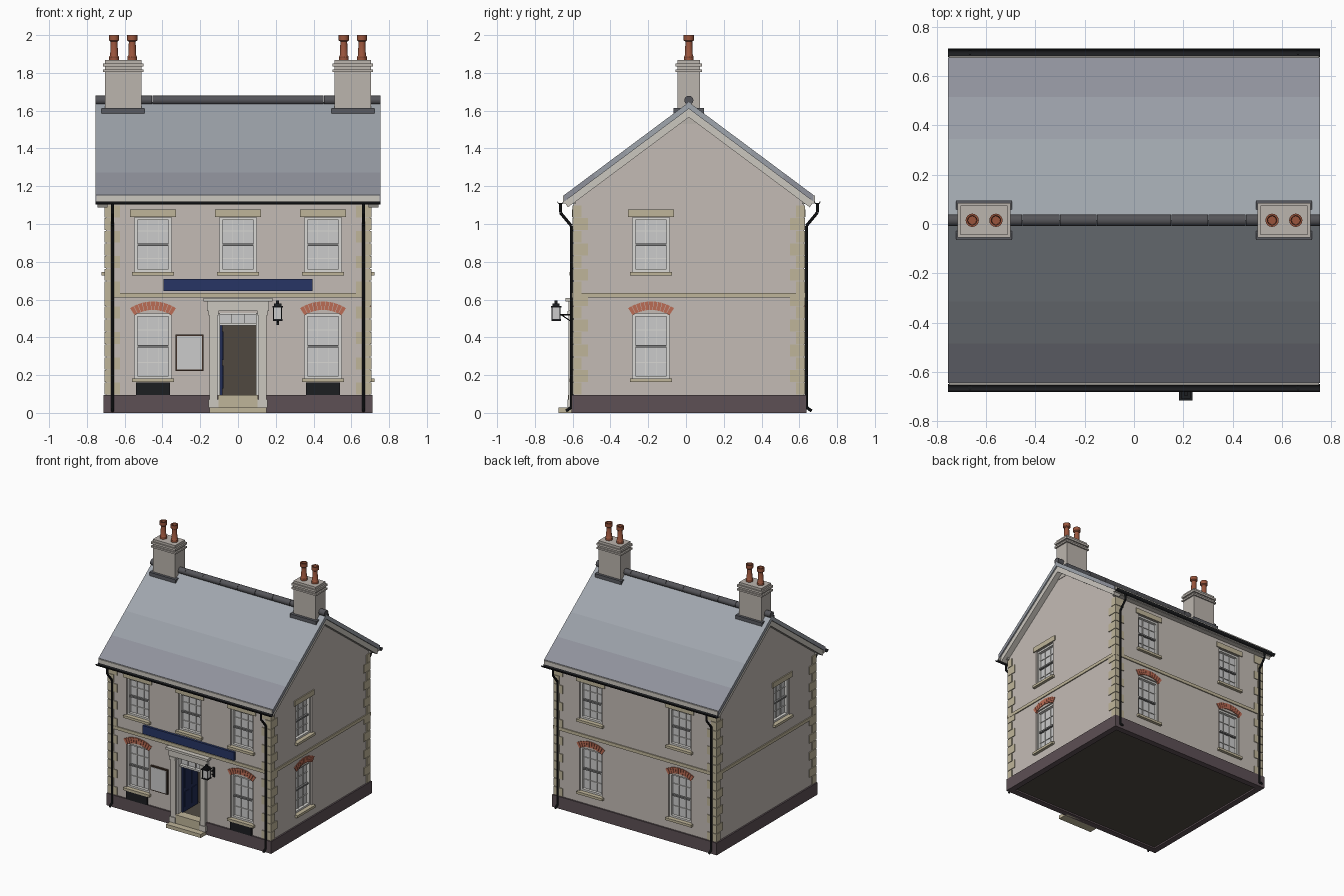
import bpy, bmesh
from math import sin, cos, pi, radians
from mathutils import Matrix, Vector

if "Cube" in bpy.data.objects:
    bpy.data.objects.remove(bpy.data.objects["Cube"])

CY, HW, HD, SLOPE = 0.015, 0.70, 0.61, 0.745
T, I = Matrix.Translation, Matrix.Identity(4)
def rz(a): return Matrix.Rotation(radians(a), 4, 'Z')
# wall frames: local x along the wall, local -y outward
FRONT = T((0, CY - HD, 0))
BACK = T((0, CY + HD, 0)) @ rz(180)
RIGHT = T((HW, CY, 0)) @ rz(90)
LEFT = T((-HW, CY, 0)) @ rz(-90)
SECTION = T((0, CY, 0)) @ rz(90)      # profile across the house, extruded along x
parts = {}

def bm_of(part):
    return parts.setdefault(part, bmesh.new())

def prism(part, pts, a, b, M=I):
    """Outline in local x/z, extruded along local y from a to b."""
    bm = bm_of(part)
    A = [bm.verts.new(M @ Vector((x, a, z))) for x, z in pts]
    B = [bm.verts.new(M @ Vector((x, b, z))) for x, z in pts]
    bm.faces.new(A)
    bm.faces.new(B[::-1])
    for i in range(len(pts)):
        j = (i + 1) % len(pts)
        bm.faces.new((A[i], B[i], B[j], A[j]))

def box(part, x0, x1, y0, y1, z0, z1, M=I):
    prism(part, [(x0, z0), (x1, z0), (x1, z1), (x0, z1)], y0, y1, M)

def lathe(part, profile, x, y, n=16):
    bm = bm_of(part)
    rings = [[bm.verts.new((x + r * cos(2 * pi * i / n), y + r * sin(2 * pi * i / n), z))
              for i in range(n)] for r, z in profile]
    for p, q in zip(rings, rings[1:]):
        for i in range(n):
            bm.faces.new((p[i], p[(i + 1) % n], q[(i + 1) % n], q[i]))
    bm.faces.new(rings[0])
    bm.faces.new(rings[-1])

def rod(part, p, q, r, n=10):
    p, q = Vector(p), Vector(q)
    d = q - p
    M = T((p + q) / 2) @ d.to_track_quat('Z', 'Y').to_matrix().to_4x4()
    bmesh.ops.create_cone(bm_of(part), cap_ends=True, segments=n, radius1=r, radius2=r,
                          depth=d.length, matrix=M)

def ring(part, out, inn, z0, z1):
    """Band running round the four walls."""
    for M, w in ((FRONT, HW), (BACK, HW), (RIGHT, HD), (LEFT, HD)):
        box(part, -w - out, w + out, -out, inn, z0, z1, M)

def window(M, u, lower):
    M = M @ T((u, 0, 0))
    z0, z1 = (0.18, 0.525) if lower else (0.745, 1.035)
    w, zm = 0.097, (z0 + z1) / 2
    box("opening_cutter", -w, w, -0.05, 0.08, z0, z1, M)
    box("window_sills", -0.112, 0.112, -0.022, 0.03, z0 - 0.017, z0 + 0.002, M)
    box("window_glass", -w, w, 0.034, 0.038, z0, z1, M)
    for s in (-1, 1):
        box("window_frames", s * (w - 0.014), s * w, 0.012, 0.045, z0, z1, M)
    for a, b in ((z0, z0 + 0.016), (z1 - 0.014, z1)):
        box("window_frames", -w, w, 0.012, 0.045, a, b, M)
    box("window_meeting_rails", -w, w, 0.018, 0.04, zm - 0.006, zm + 0.006, M)
    # glazing bars
    for x in (-0.03, 0.03):
        box("window_frames", x - 0.002, x + 0.002, 0.028, 0.04, z0, z1, M)
    for z in ((z0 + zm) / 2, (zm + z1) / 2):
        box("window_frames", -w, w, 0.028, 0.04, z - 0.002, z + 0.002, M)
    if lower:   # brick arch
        n, span = 11, radians(33)
        for i in range(n):
            a, b = (-span + 2 * span * (i + k) / n for k in (0.06, 0.94))
            prism("brick_arches", [(r * sin(t), 0.365 + r * cos(t)) for r, t in
                  ((0.18, a), (0.225, a), (0.225, b), (0.18, b))], -0.006, 0.02, M)
    else:
        box("stone_lintels", -0.122, 0.122, -0.008, 0.02, 1.037, 1.077, M)

# walls, hollow inside
def gable(part, half, peak, z0, length):
    ze = peak - SLOPE * half
    prism(part, [(-half, z0), (half, z0), (half, ze), (0, peak), (-half, ze)], -length, length, SECTION)
gable("walls", HD, 1.612, 0.02, HW)
gable("interior_cutter", HD - 0.05, 1.54, -0.1, HW - 0.05)
ring("plinth", 0.012, 0.035, 0, 0.095)
ring("string_course", 0.008, 0.02, 0.61, 0.635)
box("floor", -0.68, 0.68, CY - 0.59, CY + 0.59, 0.012, 0.09)
box("hall_partition", -0.66, 0.66, -0.35, -0.33, 0.08, 1.0)

# corner quoins, alternating long and short
N, H = 15, (1.10 - 0.095) / 15
for M, w in ((FRONT, HW), (BACK, HW), (RIGHT, HD), (LEFT, HD)):
    for s in (-1, 1):
        for i in range(N):
            long = (i % 2 == 0) == (w == HW)
            z = 0.095 + i * H
            box("quoins", s * (w + 0.006), s * (w - (0.075 if long else 0.042)), -0.006, 0.02,
                z + 0.002, z + H - 0.002, M)

# windows
for u in (-0.45, 0, 0.45):
    window(FRONT, u, False)
for u in (-0.45, 0.45):
    window(FRONT, u, True)
    box("cellar_vents", u - 0.09, u + 0.09, -0.016, 0.02, 0.095, 0.16, FRONT)
for low in (False, True):
    window(BACK, -0.385, low)
    window(BACK, 0.385, low)
    window(RIGHT, -0.2, low)
window(LEFT, 0.2, False)

# doorway
box("opening_cutter", -0.1, 0.1, -0.05, 0.08, 0.09, 0.53, FRONT)
box("front_step", -0.15, 0.15, -0.08, 0.01, 0, 0.028, FRONT)
box("front_step", -0.105, 0.105, -0.03, 0.04, 0.028, 0.095, FRONT)
for s in (-1, 1):
    box("door_surround", s * 0.108, s * 0.15, -0.026, 0.02, 0.04, 0.54, FRONT)
    box("door_surround", s * 0.104, s * 0.156, -0.032, 0.02, 0.028, 0.07, FRONT)
    box("door_surround", s * 0.104, s * 0.156, -0.032, 0.02, 0.515, 0.54, FRONT)
    box("door_frame", s * 0.095, s * 0.108, -0.01, 0.045, 0.09, 0.53, FRONT)
box("door_surround", -0.165, 0.165, -0.026, 0.02, 0.54, 0.59, FRONT)
box("door_surround", -0.182, 0.182, -0.042, 0.02, 0.59, 0.608, FRONT)
box("door_frame", -0.1, 0.1, 0.005, 0.045, 0.462, 0.475, FRONT)
box("door_frame", -0.1, 0.1, 0.005, 0.045, 0.522, 0.54, FRONT)
for x in (-0.033, 0.033):
    box("door_frame", x - 0.002, x + 0.002, 0.02, 0.036, 0.47, 0.53, FRONT)
box("window_glass", -0.1, 0.1, 0.03, 0.034, 0.47, 0.53, FRONT)
box("open_door", -0.095, -0.082, 0.03, 0.215, 0.095, 0.462, FRONT)
for y in (0.05, 0.135):
    for z0, z1 in ((0.13, 0.25), (0.28, 0.43)):
        box("open_door", -0.09, -0.078, y, y + 0.06, z0, z1, FRONT)

# blue sign board and notice board
box("sign_board", -0.395, 0.395, -0.018, 0.01, 0.645, 0.71, FRONT)
box("notice_board_frame", -0.33, -0.183, -0.016, 0.01, 0.223, 0.415, FRONT)
box("notice_board_panel", -0.322, -0.191, -0.019, 0.0, 0.231, 0.407, FRONT)

# bracket lantern
LX, LY = 0.21, -0.688
sq = lambda part, r, z0, z1: box(part, LX - r, LX + r, LY - r, LY + r, z0, z1)
sq("lantern_glass", 0.021, 0.495, 0.56)
sq("lantern_frame", 0.025, 0.486, 0.496)
sq("lantern_frame", 0.028, 0.558, 0.566)
sq("lantern_frame", 0.019, 0.566, 0.578)
sq("lantern_frame", 0.008, 0.578, 0.595)
for a in (-0.021, 0.021):
    for b in (-0.021, 0.021):
        rod("lantern_frame", (LX + a, LY + b, 0.49), (LX + a, LY + b, 0.56), 0.003, 6)
rod("lantern_frame", (LX, LY + 0.02, 0.52), (LX, -0.59, 0.52), 0.004, 8)
rod("lantern_frame", (LX, LY + 0.03, 0.518), (LX, -0.595, 0.475), 0.003, 8)
box("lantern_frame", LX - 0.007, LX + 0.007, -0.604, -0.59, 0.465, 0.54)

# roof: slate bands, bargeboards, fascias, gutters, ridge tiles
def line(peak, o): return peak - SLOPE * abs(o)
for s in (-1, 1):
    for name, a, b in (("slates_upper", 0, 0.33), ("slates_middle", 0.33, 0.5), ("slates_lower", 0.5, 0.66)):
        prism(name, [(s * a, line(1.645, a)), (s * b, line(1.645, b)),
                     (s * b, line(1.61, b)), (s * a, line(1.61, a))], -0.755, 0.755, SECTION)
    prism("bargeboards", [(o, line(p, o)) for o, p in ((-0.66, 1.61), (0, 1.61), (0.66, 1.61),
          (0.64, 1.565), (0, 1.565), (-0.64, 1.565))], s * 0.69, s * 0.745, SECTION)
    box("fascias", s * 0.645, s * 0.667, -0.75, 0.75, 1.108, 1.15, SECTION)
    box("fascias", s * 0.6, s * 0.65, -0.72, 0.72, 1.105, 1.118, SECTION)
    arc = [pi + pi * i / 8 for i in range(9)]
    prism("gutters", [(s * 0.68 + 0.017 * cos(t), 1.12 + 0.017 * sin(t)) for t in arc] +
          [(s * 0.68 + 0.013 * cos(t), 1.12 + 0.013 * sin(t)) for t in arc[::-1]], -0.755, 0.755, SECTION)
for i in range(10):
    x = -0.755 + 0.151 * i
    rod("ridge_tiles", (x + 0.001, CY, 1.655), (x + 0.15, CY, 1.655), 0.024, 16)

# downpipes with swan necks and shoes
for x in (-0.665, 0.665):
    for s in (-1, 1):
        path = [(0.68, 1.11), (0.68, 1.06), (0.622, 0.99), (0.622, 0.03), (0.65, 0.01)]
        pts = [(x, CY + s * o, z) for o, z in path]
        for p, q in zip(pts, pts[1:]):
            rod("downpipes", p, q, 0.008)

# chimneys and pots
for s in (-1, 1):
    C = T((s * 0.608, CY, 0))
    for part, hx, hy, z0, z1 in (("chimney_stacks", 0.096, 0.06, 1.53, 1.868),
                                 ("chimney_stacks", 0.107, 0.07, 1.805, 1.818),
                                 ("chimney_stacks", 0.107, 0.07, 1.833, 1.85),
                                 ("chimney_flashing", 0.114, 0.08, 1.585, 1.613)):
        box(part, -hx, hx, -hy, hy, z0, z1, C)
    for dx in (-0.048, 0.048):
        lathe("chimney_pots", [(0.026, 1.86), (0.026, 1.885), (0.021, 1.892), (0.018, 1.965), (0.027, 1.972),
              (0.027, 2.0), (0.019, 2.0), (0.017, 1.95)], s * 0.608 + dx, CY)

# finished objects with colours
WALL, STONE, TRIM, DARK = (.55, .5, .46), (.52, .46, .32), (.6, .57, .52), (.012, .013, .015)
colours = dict(
    walls=WALL, chimney_stacks=(.5, .46, .42), plinth=(.11, .08, .09), string_course=STONE, quoins=STONE,
    window_sills=STONE, stone_lintels=STONE, front_step=STONE, window_frames=(.7, .69, .66),
    window_glass=(.55, .56, .55), window_meeting_rails=(.2, .2, .2), brick_arches=(.5, .15, .09),
    cellar_vents=DARK, door_surround=TRIM, door_frame=(.7, .69, .66), open_door=(.015, .025, .09),
    sign_board=(.02, .035, .13), notice_board_frame=(.05, .03, .02), notice_board_panel=(.7, .7, .68),
    lantern_glass=(.6, .62, .62), lantern_frame=DARK, slates_upper=(.35, .38, .42),
    slates_middle=(.32, .345, .385), slates_lower=(.28, .29, .335), bargeboards=TRIM, fascias=TRIM,
    gutters=DARK, downpipes=DARK, ridge_tiles=(.09, .09, .1), chimney_flashing=(.1, .105, .12),
    chimney_pots=(.32, .09, .045), floor=(.08, .07, .055), hall_partition=(.08, .065, .05))
objs = {}
for name, bm in parts.items():
    bmesh.ops.recalc_face_normals(bm, faces=bm.faces)
    me = bpy.data.meshes.new(name)
    bm.to_mesh(me)
    bm.free()
    ob = objs[name] = bpy.data.objects.new(name, me)
    bpy.context.collection.objects.link(ob)
    if name in colours:
        mat = bpy.data.materials.new(name)
        mat.diffuse_color = (*colours[name], 1)
        mat.use_nodes = True
        mat.node_tree.nodes["Principled BSDF"].inputs["Base Color"].default_value = mat.diffuse_color
        me.materials.append(mat)

# hollow the walls and cut the openings
bpy.context.view_layer.objects.active = objs["walls"]
for cutter in ("interior_cutter", "opening_cutter"):
    mod = objs["walls"].modifiers.new(cutter, 'BOOLEAN')
    mod.operation, mod.solver, mod.object = 'DIFFERENCE', 'EXACT', objs[cutter]
    bpy.ops.object.modifier_apply(modifier=mod.name)
    bpy.data.objects.remove(objs[cutter])

# smooth the round parts
bpy.ops.object.select_all(action='DESELECT')
for name in ("chimney_pots", "ridge_tiles", "downpipes", "gutters"):
    objs[name].select_set(True)
    bpy.context.view_layer.objects.active = objs[name]
bpy.ops.object.shade_smooth_by_angle(angle=radians(35))
